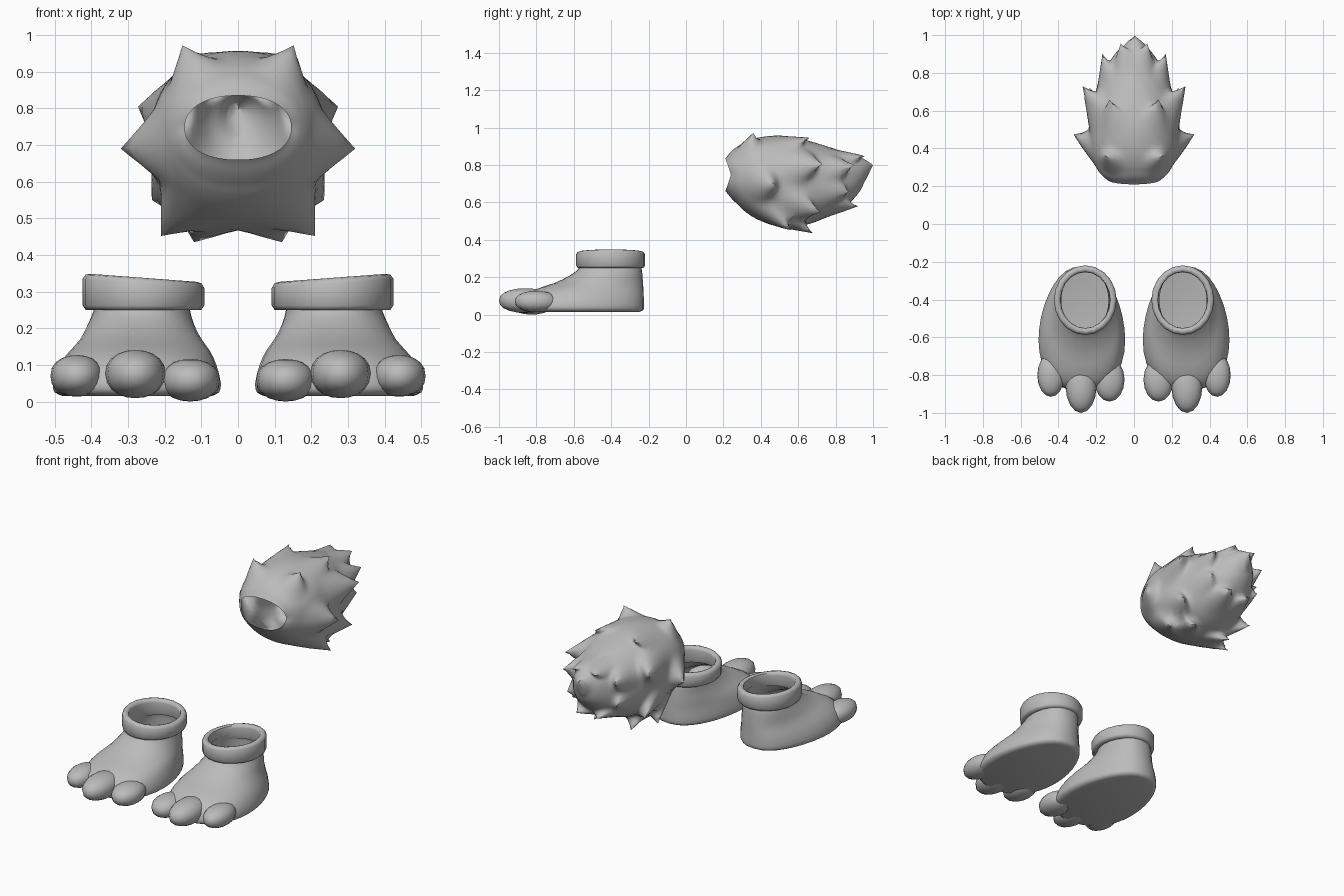
import bpy, bmesh, math
from mathutils import Vector

if "Cube" in bpy.data.objects:
    bpy.data.objects.remove(bpy.data.objects["Cube"])

grey = bpy.data.materials.new("plain grey")
grey.diffuse_color = (0.5, 0.5, 0.5, 1)
grey.use_nodes = True
grey.node_tree.nodes["Principled BSDF"].inputs["Base Color"].default_value = grey.diffuse_color


def finish(name, bm, angle=60):
    bmesh.ops.recalc_face_normals(bm, faces=bm.faces)
    me = bpy.data.meshes.new(name)
    bm.to_mesh(me)
    bm.free()
    me.materials.append(grey)
    ob = bpy.data.objects.new(name, me)
    bpy.context.collection.objects.link(ob)
    bpy.ops.object.select_all(action='DESELECT')
    ob.select_set(True)
    bpy.context.view_layer.objects.active = ob
    bpy.ops.object.shade_smooth_by_angle(angle=math.radians(angle))
    return ob


def refine(rows, steps):
    """Smooth in-between rows (Catmull-Rom)."""
    out = []
    for i in range(len(rows) - 1):
        p0, p1, p2, p3 = (rows[max(0, min(len(rows) - 1, i + k))] for k in (-1, 0, 1, 2))
        for s in range(steps):
            t = s / steps
            out.append([0.5 * (2 * b + (c - a) * t + (2 * a - 5 * b + 4 * c - d) * t * t
                               + (3 * b - a - 3 * c + d) * t ** 3)
                        for a, b, c, d in zip(p0, p1, p2, p3)])
    return out + [list(rows[-1])]


def loft(rings, cap_end=False, closed=False):
    bm = bmesh.new()
    vs = [[bm.verts.new(p) for p in ring] for ring in rings]
    n = len(rings[0])
    for i in range(len(vs) if closed else len(vs) - 1):
        a, b = vs[i], vs[(i + 1) % len(vs)]
        for j in range(n):
            k = (j + 1) % n
            bm.faces.new((a[j], a[k], b[k], b[j]))
    if cap_end:
        bm.faces.new(vs[-1])
    return bm


def power(v, e):
    return math.copysign(abs(v) ** e, v)


# ---- Boots ----
# z, heel y, front y, inner x, outer x
FOOT = [(.28, -.25, -.56, .135, .385), (.245, -.237, -.575, .13, .395),
        (.21, -.233, -.62, .12, .41), (.17, -.23, -.70, .10, .43),
        (.14, -.228, -.79, .08, .455), (.10, -.226, -.86, .062, .485),
        (.05, -.224, -.885, .05, .502), (.025, -.228, -.88, .055, .497),
        (.015, -.25, -.86, .075, .475)]
# centre and radii of each toe
TOES = {"middle_toe": ((.28, -.86, .075), (.082, .14, .066)),
        "outer_toe": ((.44, -.80, .07), (.072, .115, .057)),
        "inner_toe": ((.13, -.825, .058), (.08, .115, .058))}
# cuff cross-section: distance inward from the outer edge, height
CUFF = [(.008, .25), (0, .262), (0, .335), (.008, .347), (.02, .35),
        (.033, .345), (.036, .33), (.036, .27), (.03, .25)]


def boot(side, s):
    # hollow foot shell, narrower at the heel
    rings = []
    for z, yb, yf, xi, xo in refine(FOOT, 2):
        ring = []
        egg = .16 * min(1, max(0, (.25 - z) / .12))
        for j in range(32):
            a = 2 * math.pi * j / 32
            c = math.cos(a)
            w = power(math.sin(a), .85) * (1 - egg * c)
            ring.append((s * ((xi + xo) / 2 + (xo - xi) / 2 * w),
                         (yb + yf) / 2 + (yb - yf) / 2 * c, z))
        rings.append(ring)
    finish(side + "_foot", loft(rings, cap_end=True))

    # toes
    for name, (c, r) in TOES.items():
        bm = bmesh.new()
        bmesh.ops.create_uvsphere(bm, u_segments=16, v_segments=10, radius=1)
        for v in bm.verts:
            v.co = Vector((s * (c[0] + r[0] * v.co.x), c[1] + r[1] * v.co.y,
                           c[2] + r[2] * power(v.co.z, .85)))
        finish(side + "_" + name, bm)

    # ankle cuff, rim sloping slightly to the inside
    rings = []
    for d, z in CUFF:
        ring = []
        for j in range(20):
            a = 2 * math.pi * j / 20
            x = (.166 - d) * math.cos(a)
            tilt = .075 * (x - .166) if z > .3 else 0
            ring.append((s * (.258 + x), -.403 + (.184 - d) * math.sin(a), z + tilt))
        rings.append(ring)
    finish(side + "_cuff", loft(rings, closed=True))


boot("right", 1)
boot("left", -1)

# ---- Spiky tail shell, open at the front ----
# y, bottom z, top z, half width
TAIL = [(.24, .66, .835, .145), (.26, .615, .88, .172), (.30, .565, .915, .20),
        (.38, .51, .945, .232), (.50, .47, .957, .238), (.62, .475, .94, .222),
        (.74, .515, .90, .19), (.85, .575, .87, .135), (.93, .66, .84, .075),
        (.955, .72, .80, .02)]
# base, tip, base radius
SPIKES = [((.13, .33, .89), (.152, .36, .972), .085),
          ((.24, .40, .70), (.32, .475, .69), .11),
          ((.11, .54, .92), (.13, .66, .945), .09),
          ((0, .70, .90), (0, .83, .875), .10),
          ((.20, .60, .80), (.273, .73, .805), .12),
          ((.14, .78, .78), (.168, .90, .80), .09),
          ((.05, .86, .84), (.07, .955, .847), .07),
          ((0, .94, .77), (0, 1.0, .80), .08),
          ((.20, .58, .57), (.235, .72, .55), .12),
          ((.15, .45, .52), (.21, .56, .452), .11),
          ((.09, .55, .48), (.12, .68, .435), .10),
          ((.06, .81, .58), (.065, .92, .58), .09),
          ((.13, .76, .66), (.16, .87, .66), .09)]

rings = []
for i, (y, zb, zt, w) in enumerate(refine(TAIL, 5)):
    ring = []
    for j in range(64):
        a = 2 * math.pi * j / 64
        lip = .03 * abs(math.sin(a)) * max(0, 1 - i / 8)
        ring.append((w * power(math.cos(a), .9), y - lip,
                     (zt + zb) / 2 + (zt - zb) / 2 * power(math.sin(a), .9)))
    rings.append(ring)
bm = loft(rings, cap_end=True)

# pull the skin out into each spike, on both sides
start = [v.co.copy() for v in bm.verts]
best = [(0, Vector())] * len(start)
for base, tip, r in SPIKES:
    for s in ((1, -1) if base[0] else (1,)):
        b = Vector((s * base[0], base[1], base[2]))
        t = Vector((s * tip[0], tip[1], tip[2]))
        b = min(start, key=lambda p: (p - b).length)
        for i, p in enumerate(start):
            k = max(0, 1 - (p - b).length / r) ** 1.35
            if k > best[i][0]:
                best[i] = (k, (t - b) * k)
for v, p, (k, move) in zip(bm.verts, start, best):
    v.co = p + move
finish("spiky_tail", bm, 70)
